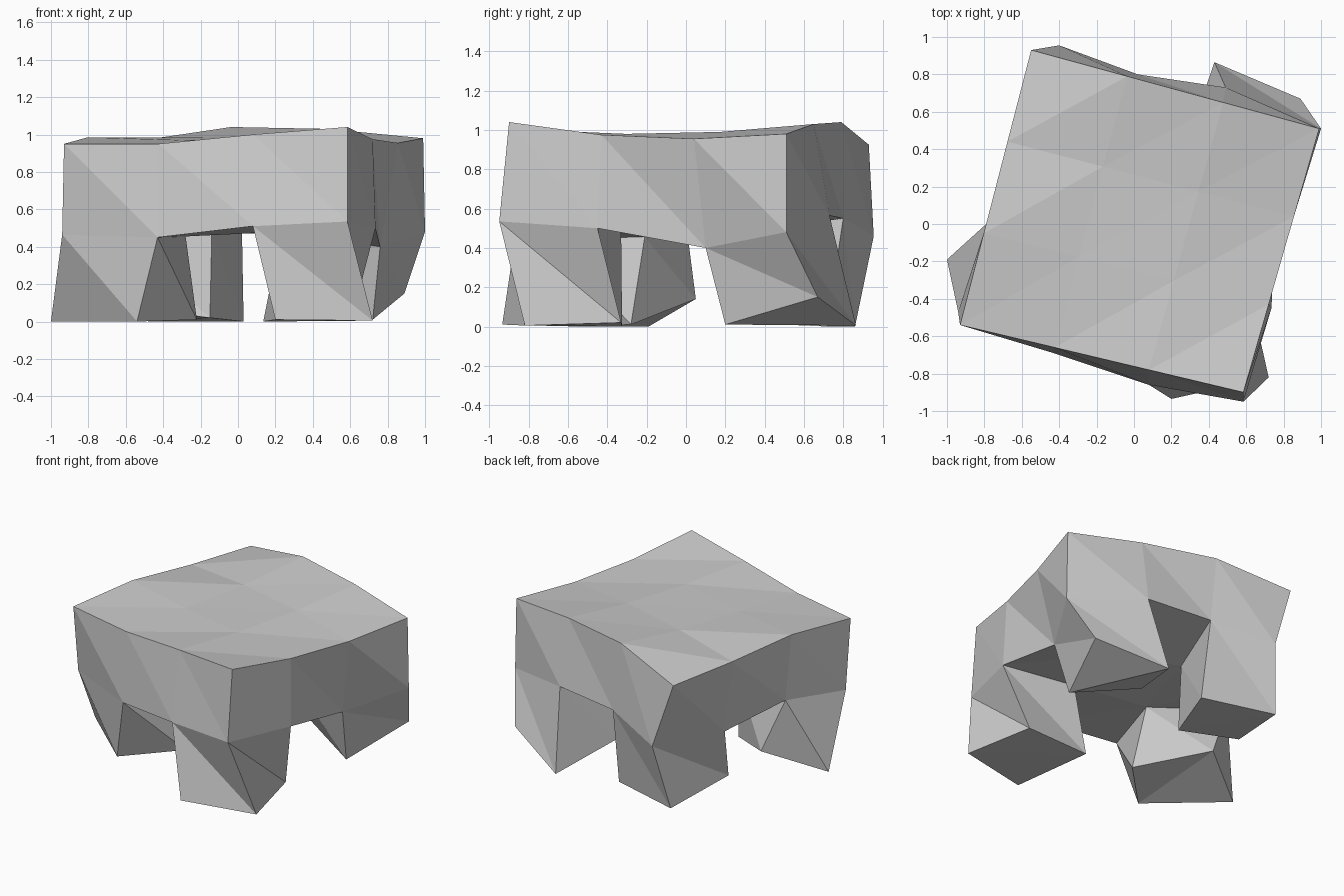
import bpy
import bmesh
from mathutils import Vector

default_cube = bpy.data.objects.get("Cube")
if default_cube:
    bpy.data.objects.remove(default_cube, do_unlink=True)

# The table is a three by three block of cells; cell corners are addressed by (column, row).
CELLS = 3
SIDE = range(CELLS + 1)

# Plan corners of the top, and the height of each of its grid points, front row first
front_right, front_left = Vector((-.93, -.54)), Vector((.585, -.9))
back_right, back_left = Vector((-.55, .93)), Vector((.99, .51))
top_heights = [
    (.95, .95, 1, 1.04),
    (.985, .97, .98, .975),
    (.945, .985, .99, .955),
    (.925, 1.04, 1.03, .98),
]

# Sagging lower edge of the slab, front row first
slab_rows = [
    [(-.94, -.47, .465), (-.43, -.69, .45), (.08, -.86, .51), (.585, -.95, .535)],
    [(-.79, 0, .53), (-.28, -.21, .455), (.23, -.33, .48), (.735, -.45, .5)],
    [(-.63, .46, .44), (-.14, .31, .48), (.3, .2, .46), (.76, .1, .4)],
    [(-.4, .955, .46), (.02, .8, .55), (.49, .73, .565), (1, .51, .48)],
]

# Twisted feet: four ground corners for the leg under each corner cell, going round from its front right
feet = {
    (0, 0): [(-1, -.19, 0), (-.54, -.6, 0), (-.22, -.28, .01), (-.63, .05, .14)],
    (2, 0): [(.2, -.935, .01), (.72, -.82, .005), (.61, -.33, .02), (.135, -.325, 0)],
    (2, 2): [(.27, .4, .12), (.72, .2, .01), (.89, .67, .15), (.43, .865, .005)],
    (0, 2): [(-.59, .36, .075), (-.15, .27, .02), (.03, .717, 0), (-.48, .86, 0)],
}


def cell_ring(i, j):
    """Corners of a cell, anticlockwise from above."""
    return [(i, j), (i + 1, j), (i + 1, j + 1), (i, j + 1)]


def top_point(i, j):
    """Grid point of the top, blended between its plan corners."""
    s, t = i / CELLS, j / CELLS
    plan = front_right.lerp(front_left, s).lerp(back_right.lerp(back_left, s), t)
    return plan.to_3d() + Vector((0, 0, top_heights[j][i]))


def add_walls(bm, ring, upper, lower):
    """Close the side between two levels, creased from upper start to lower end."""
    for p, q in zip(ring, ring[1:] + ring[:1]):
        bm.faces.new((upper[p], lower[p], lower[q]))
        bm.faces.new((upper[p], lower[q], upper[q]))


def add_underside(bm, ring, level):
    """Downward facing cell, creased across its second and fourth corners."""
    a, b, c, d = (level[key] for key in ring)
    bm.faces.new((a, d, b))
    bm.faces.new((b, d, c))


bm = bmesh.new()
top = {(i, j): bm.verts.new(top_point(i, j)) for i in SIDE for j in SIDE}
slab = {(i, j): bm.verts.new(slab_rows[j][i]) for i in SIDE for j in SIDE}

# Slab: rim, then folded top, with the underside left open where a leg joins
rim = [(i, 0) for i in range(CELLS)] + [(CELLS, j) for j in range(CELLS)]
rim += [(CELLS - i, CELLS - j) for i, j in rim]
add_walls(bm, rim, top, slab)
for i in range(CELLS):
    for j in range(CELLS):
        ring = cell_ring(i, j)
        a, b, c, d = (top[key] for key in ring)
        bm.faces.new((a, b, c))
        bm.faces.new((a, c, d))
        if (i, j) not in feet:
            add_underside(bm, ring, slab)

# Legs
for cell, points in feet.items():
    ring = cell_ring(*cell)
    foot = {key: bm.verts.new(point) for key, point in zip(ring, points)}
    add_walls(bm, ring, slab, foot)
    add_underside(bm, ring, foot)

bmesh.ops.recalc_face_normals(bm, faces=bm.faces)
mesh = bpy.data.meshes.new("crooked_table")
bm.to_mesh(mesh)
bm.free()

# Plain grey finish
grey = bpy.data.materials.new("light_grey")
grey.use_nodes = True
colour = (.6, .6, .6, 1)
grey.diffuse_color = colour
grey.node_tree.nodes["Principled BSDF"].inputs["Base Color"].default_value = colour
mesh.materials.append(grey)

table = bpy.data.objects.new("crooked_table", mesh)
bpy.context.collection.objects.link(table)
